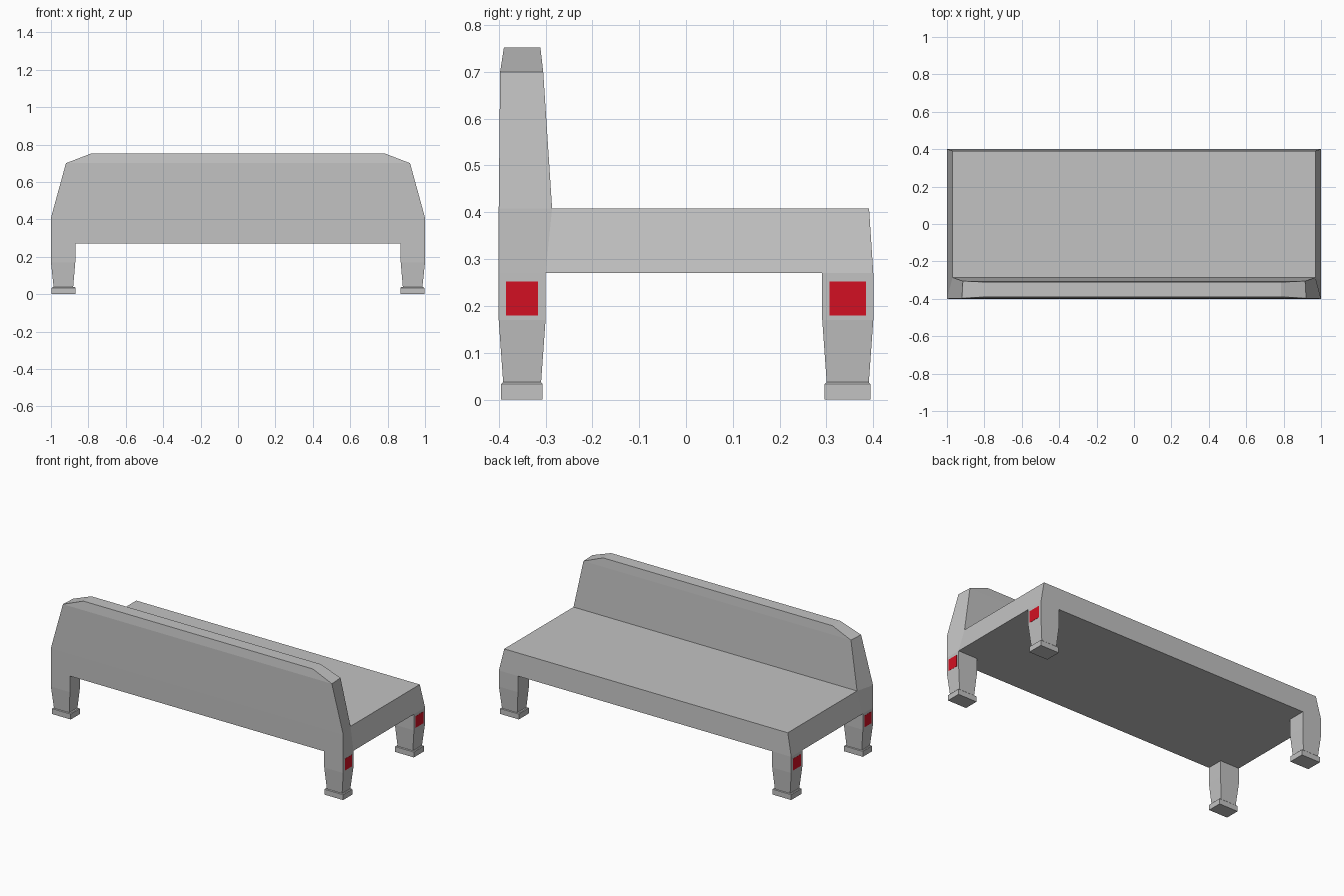
import bpy, bmesh

cube = bpy.data.objects.get("Cube")
if cube:
    bpy.data.objects.remove(cube, do_unlink=True)


def make_material(name, rgb):
    mat = bpy.data.materials.new(name)
    mat.use_nodes = True
    mat.diffuse_color = (*rgb, 1)
    mat.node_tree.nodes["Principled BSDF"].inputs["Base Color"].default_value = (*rgb, 1)
    return mat


grey = make_material("stone grey", (0.54, 0.54, 0.54))
red = make_material("signal red", (0.65, 0.005, 0.016))


def loft(name, rings, mat):
    """Stack four-sided horizontal rings (z, corner list) into a closed flat-shaded solid."""
    bm = bmesh.new()
    loops = [[bm.verts.new((x, y, z)) for x, y in corners] for z, corners in rings]
    for low, high in zip(loops, loops[1:]):
        for i in range(4):
            j = (i + 1) % 4
            bm.faces.new((low[i], low[j], high[j], high[i]))
    bm.faces.new(loops[0])
    bm.faces.new(loops[-1])
    bmesh.ops.recalc_face_normals(bm, faces=bm.faces)
    mesh = bpy.data.meshes.new(name)
    bm.to_mesh(mesh)
    bm.free()
    mesh.materials.append(mat)
    obj = bpy.data.objects.new(name, mesh)
    bpy.context.collection.objects.link(obj)
    return obj


def span(x_front, x_back, y0, y1):
    """Ring symmetric in x, with its own half width at the front and the back."""
    return [(-x_front, y0), (x_front, y0), (x_back, y1), (-x_back, y1)]


def rect(x0, x1, y0, y1):
    return [(x0, y0), (x1, y0), (x1, y1), (x0, y1)]


# Backrest with sloping shoulders
loft("backrest", [
    (0.27, span(1.0, 1.0, -0.4, -0.3)),
    (0.408, span(1.0, 0.97, -0.4, -0.286)),
    (0.7, span(0.92, 0.915, -0.397, -0.305)),
    (0.752, span(0.785, 0.785, -0.389, -0.311)),
], grey)

# Seat slab with tapered edges
loft("seat", [
    (0.27, span(1.0, 1.0, -0.3, 0.4)),
    (0.408, span(0.97, 0.97, -0.286, 0.391)),
], grey)

# Tapered legs, feet and side reflectors
for end, y0, y1 in (("front", -0.4, -0.3), ("back", 0.291, 0.4)):
    for side, s in (("left", 1), ("right", -1)):
        label = f"{end}_{side}"
        loft(f"{label}_leg", [
            (0.03, rect(s * 0.882, s * 0.985, y0 + 0.01, y1 - 0.01)),
            (0.17, rect(s * 0.87, s, y0, y1)),
            (0.27, rect(s * 0.87, s, y0, y1)),
        ], grey)
        loft(f"{label}_foot", [
            (0, rect(s * 0.868, s * 0.996, y0 + 0.005, y1 - 0.006)),
            (0.033, rect(s * 0.868, s * 0.996, y0 + 0.005, y1 - 0.006)),
            (0.037, rect(s * 0.872, s * 0.992, y0 + 0.009, y1 - 0.01)),
        ], grey)
        plate = rect(s * 0.996, s * 1.001, y0 + 0.015, y1 - 0.016)
        loft(f"{label}_reflector", [(0.18, plate), (0.252, plate)], red)
